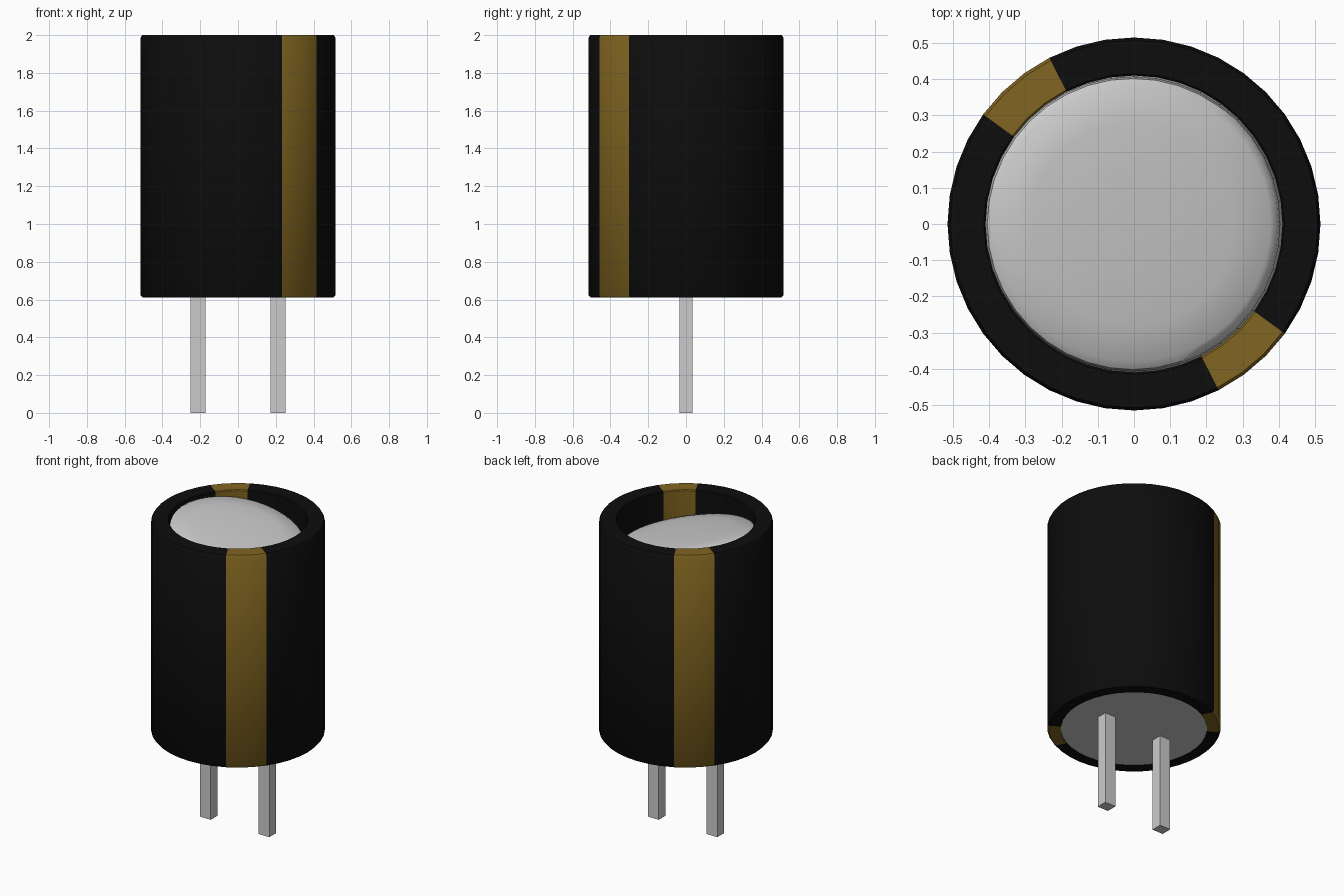
import bpy, bmesh, math

if "Cube" in bpy.data.objects:
    bpy.data.objects.remove(bpy.data.objects["Cube"])

SEG = 40


def material(name, rgb):
    m = bpy.data.materials.new(name)
    m.diffuse_color = (*rgb, 1)
    m.use_nodes = True
    m.node_tree.nodes["Principled BSDF"].inputs["Base Color"].default_value = m.diffuse_color
    return m


def finish(bm, name, angle=30):
    bmesh.ops.recalc_face_normals(bm, faces=bm.faces)
    me = bpy.data.meshes.new(name)
    bm.to_mesh(me)
    bm.free()
    ob = bpy.data.objects.new(name, me)
    bpy.context.collection.objects.link(ob)
    bpy.ops.object.select_all(action='DESELECT')
    ob.select_set(True)
    bpy.context.view_layer.objects.active = ob
    bpy.ops.object.shade_smooth_by_angle(angle=math.radians(angle))
    return ob


def ring(bm, r, height, cx=0):
    # height is a function of x, y so that rings may be tilted
    out = []
    for i in range(SEG):
        a = math.tau * i / SEG
        x, y = cx + r * math.cos(a), r * math.sin(a)
        out.append(bm.verts.new((x, y, height(x, y))))
    return out


def bridge(bm, a, b, stripe=()):
    for i in range(SEG):
        j = (i + 1) % SEG
        f = bm.faces.new((a[i], a[j], b[j], b[i]))
        f.material_index = int(i in stripe)


# Sleeve: black tube with two opposite gold stripes
profile = [(0.41, 0.64), (0.435, 0.61), (0.505, 0.61), (0.515, 0.622),
           (0.515, 1.987), (0.507, 2.0), (0.415, 2.0), (0.41, 1.995)]
stripes = {13, 14, 15, 33, 34, 35}
bm = bmesh.new()
rings = [ring(bm, r, lambda x, y, z=z: z) for r, z in profile]
for k in range(len(rings)):
    bridge(bm, rings[k], rings[(k + 1) % len(rings)], stripes)
sleeve = finish(bm, "sleeve", 40)
sleeve.data.materials.append(material("black", (0.004, 0.004, 0.004)))
sleeve.data.materials.append(material("gold", (0.22, 0.13, 0.015)))

# Can: flat base and a slightly domed, tilted top
TILT = math.radians(170)


def tilted(drop):
    return lambda x, y: 1.905 - drop + 0.22 * (x * math.cos(TILT) + y * math.sin(TILT))


bm = bmesh.new()
base = ring(bm, 0.436, lambda x, y: 0.612)
bm.faces.new(base)
prev = base
for r, h in [(0.41, lambda x, y: 0.64), (0.407, tilted(0.04)), (0.402, tilted(0.015)),
             (0.38, tilted(0.0)), (0.28, tilted(-0.012)), (0.14, tilted(-0.02))]:
    cur = ring(bm, r, h, -0.003 if r < 0.41 else 0)
    bridge(bm, prev, cur)
    prev = cur
bm.faces.new(prev)
finish(bm, "can", 40)

# Pins: two square legs
for side, x in (("left", -0.212), ("right", 0.212)):
    bm = bmesh.new()
    bmesh.ops.create_cube(bm, size=1)
    bmesh.ops.scale(bm, vec=(0.078, 0.07, 0.64), verts=bm.verts)
    bmesh.ops.translate(bm, vec=(x, 0, 0.32), verts=bm.verts)
    finish(bm, side + "_pin")
